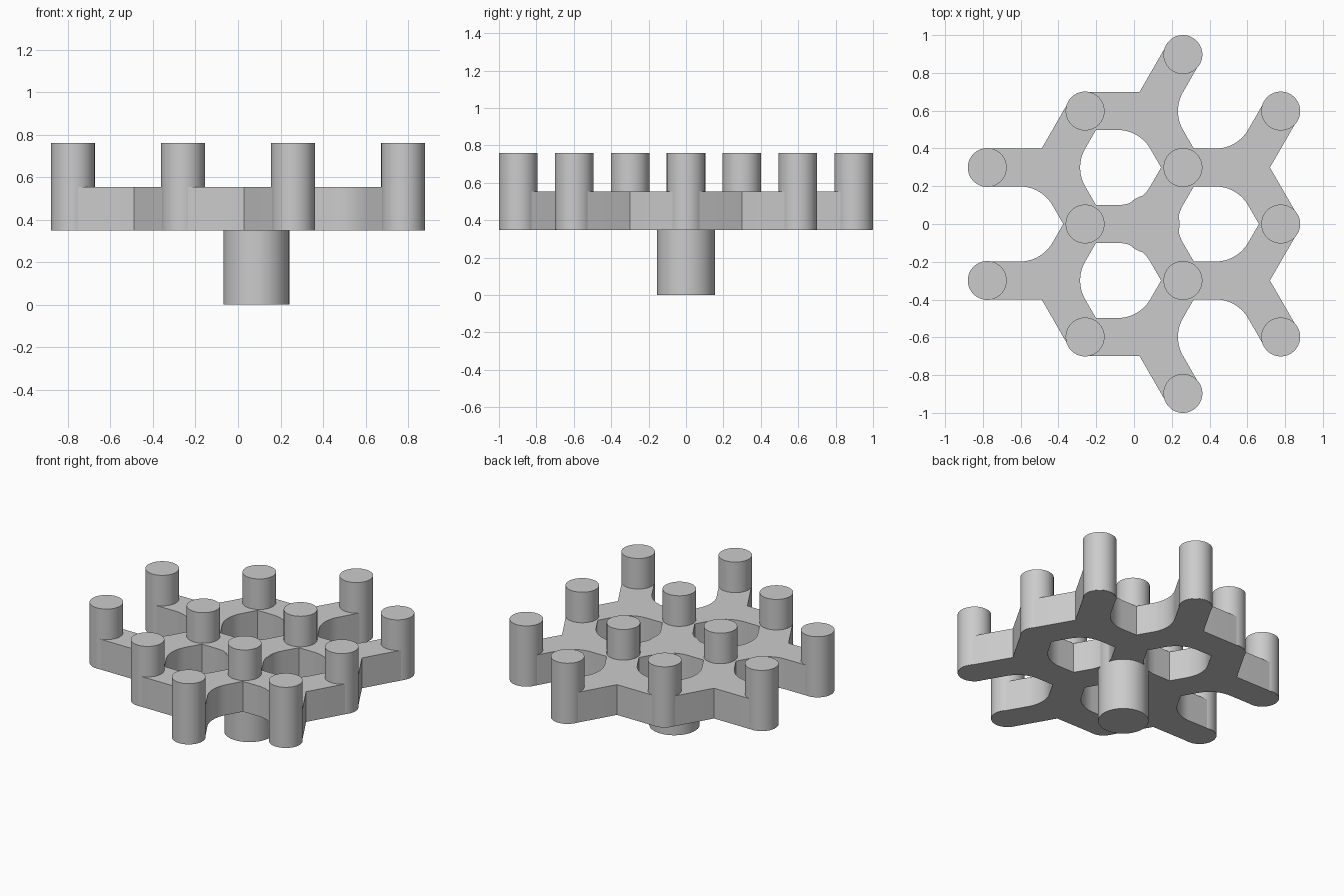
import bpy
import bmesh
from math import radians, sin, cos, sqrt, pi
from mathutils import Vector

cube = bpy.data.objects.get("Cube")
if cube:
    bpy.data.objects.remove(cube, do_unlink=True)

SPACING = 0.598                  # distance between neighbouring posts
ARM = SPACING / sqrt(3)          # hub centre to post centre
HALF = 0.1                       # half width of an arm
POST_RADIUS, STEM_RADIUS = 0.103, 0.155
FILLET = 0.2
PLATE_LOW, PLATE_TOP, POST_TOP = 0.348, 0.553, 0.76
INSET = 0.001                    # keeps hidden end caps just inside the plate

COLOUR = (0.6, 0.6, 0.6, 1)
grey = bpy.data.materials.new("plain grey")
grey.use_nodes = True
grey.diffuse_color = COLOUR
grey.node_tree.nodes["Principled BSDF"].inputs["Base Color"].default_value = COLOUR


def polar(centre, distance, angle):
    a = radians(angle)
    return centre + Vector((cos(a), sin(a))) * distance


def arc(centre, radius, start, end, step=6):
    n = max(1, round(abs(end - start) / step))
    return [polar(centre, radius, start + (end - start) * i / n) for i in range(n + 1)]


def finish(name, bm):
    mesh = bpy.data.meshes.new(name)
    bmesh.ops.recalc_face_normals(bm, faces=bm.faces)
    bm.to_mesh(mesh)
    bm.free()
    mesh.materials.append(grey)
    obj = bpy.data.objects.new(name, mesh)
    bpy.context.collection.objects.link(obj)
    bpy.ops.object.select_all(action="DESELECT")
    obj.select_set(True)
    bpy.context.view_layer.objects.active = obj
    bpy.ops.object.shade_smooth_by_angle(angle=radians(25))


def raise_outlines(name, outlines, low, high):
    """Weld flat outlines together and extrude them into one solid."""
    bm = bmesh.new()
    for outline in outlines:
        bm.faces.new([bm.verts.new((p.x, p.y, low)) for p in outline])
    bmesh.ops.remove_doubles(bm, verts=bm.verts, dist=1e-4)
    raised = bmesh.ops.extrude_face_region(bm, geom=bm.faces[:], use_keep_orig=True)
    bmesh.ops.translate(bm, vec=(0, 0, high - low),
                        verts=[v for v in raised["geom"] if isinstance(v, bmesh.types.BMVert)])
    finish(name, bm)


def cylinder(name, centre, radius, low, high):
    raise_outlines(name, [arc(centre, radius, 0, 360)[:-1]], low, high)


# Seven three-armed hubs: one in the middle and six around it
middle = Vector((ARM / 4, 0))
hubs = [middle] + [polar(middle, SPACING, a) for a in range(30, 390, 60)]


def has_hub(p):
    return any((p - h).length < 0.01 for h in hubs)


def arm_side(post, angle, side):
    """Outline of one side of an arm's end, from the edge to the tip."""
    here, other = (has_hub(polar(post, ARM, angle + s * 60)) for s in (side, -side))
    if here:
        return [polar(post, HALF / sin(pi / 3), angle + side * 120)]
    return arc(post, HALF, angle + side * 90, angle + side * (60 if other else 0))


def hub_outline(hub):
    points = []
    for angle in (60, 180, 300):
        post = polar(hub, ARM, angle)
        points += arm_side(post, angle, -1)
        if any(has_hub(polar(post, ARM, angle + s)) for s in (-60, 60)):
            points.append(post)
        points += arm_side(post, angle, 1)[::-1]
        # Crotch between arms: sharp on the outer rim, rounded inside
        crotch = angle + 60
        if polar(Vector((0, 0)), 1, crotch).dot(hub - middle) > SPACING * 0.6:
            points.append(polar(hub, HALF / sin(pi / 3), crotch))
        else:
            centre = polar(hub, (HALF + FILLET) / sin(pi / 3), crotch)
            points += arc(centre, FILLET, crotch + 210, crotch + 150, 5)
    return [p for i, p in enumerate(points) if (p - points[i - 1]).length > 1e-4]


# Lattice plate
raise_outlines("lattice_plate", [hub_outline(h) for h in hubs], PLATE_LOW, PLATE_TOP)

# One post at the end of every arm
posts = []
for hub in hubs:
    for angle in (60, 180, 300):
        post = polar(hub, ARM, angle)
        if all((post - p).length > 0.01 for p in posts):
            posts.append(post)
for i, post in enumerate(posts, 1):
    cylinder(f"post_{i}", post, POST_RADIUS, PLATE_LOW + INSET, POST_TOP)

# Round stem through the middle hub
cylinder("stem", middle, STEM_RADIUS, 0, PLATE_TOP - INSET)
